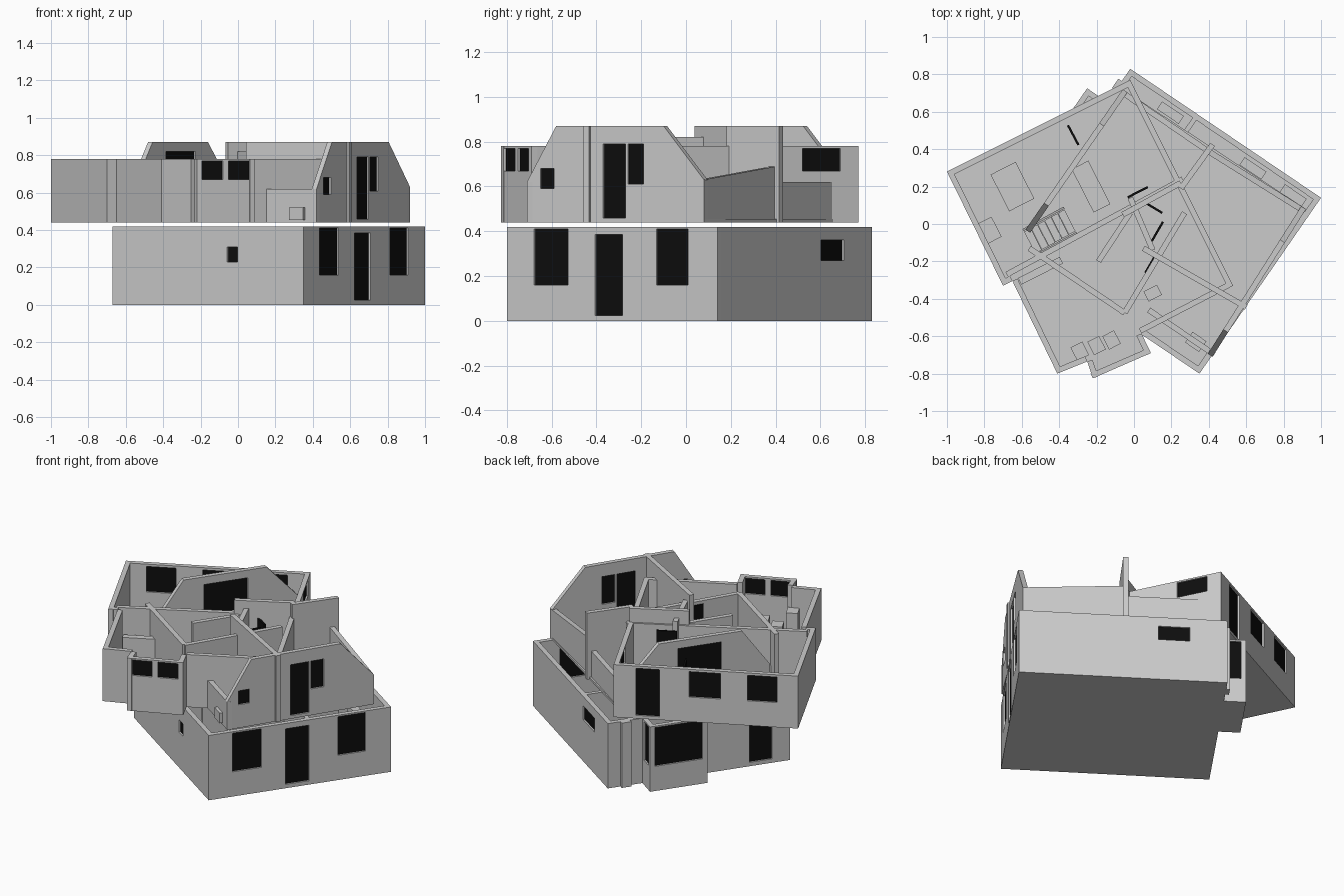
import bpy, bmesh, math
from mathutils import Vector

if "Cube" in bpy.data.objects:
    bpy.data.objects.remove(bpy.data.objects["Cube"])

GLASS = bpy.data.materials.new("dark_glass")
GLASS.diffuse_color = (0.004, 0.004, 0.004, 1)
GLASS.use_nodes = True
GLASS.node_tree.nodes["Principled BSDF"].inputs["Base Color"].default_value = GLASS.diffuse_color


def mesh_object(name, bm, mat=None):
    bmesh.ops.recalc_face_normals(bm, faces=bm.faces)
    me = bpy.data.meshes.new(name)
    bm.to_mesh(me)
    bm.free()
    ob = bpy.data.objects.new(name, me)
    bpy.context.collection.objects.link(ob)
    if mat:
        me.materials.append(mat)
    return ob


def extrude(bm, pts, vec):
    """Solid made from a planar outline swept along vec."""
    a = [bm.verts.new(p) for p in pts]
    b = [bm.verts.new(Vector(p) + vec) for p in pts]
    n = len(a)
    bm.faces.new(a)
    bm.faces.new(b[::-1])
    for i in range(n):
        j = (i + 1) % n
        bm.faces.new((a[i], a[j], b[j], b[i]))


def slab(name, pts, z0, z1):
    bm = bmesh.new()
    extrude(bm, [(x, y, z0) for x, y in pts], Vector((0, 0, z1 - z0)))
    return mesh_object(name, bm)


def wall(name, p, q, z0, top, openings=(), th=0.03, centred=False):
    """Wall from p to q, thickness to the left; top is a height or [(fraction, z)];
    openings are (fraction0, fraction1, z0, z1) filled with a dark pane."""
    p, q = Vector((*p, 0)), Vector((*q, 0))
    d = q - p
    n = Vector((-d.y, d.x, 0)).normalized()
    start = p - n * th / 2 if centred else p
    if not isinstance(top, list):
        top = [(0, top), (1, top)]

    def at(f, z, off=0.0):
        return start + d * f + n * off + Vector((0, 0, z))

    bm = bmesh.new()
    extrude(bm, [at(0, z0)] + [at(f, z) for f, z in top] + [at(1, z0)], n * th)
    ob = mesh_object(name, bm)
    if not openings:
        return ob
    cut, pane = bmesh.new(), bmesh.new()
    for f0, f1, a, b in openings:
        for target, off, depth in ((cut, -0.02, th + 0.04), (pane, th * 0.35, th * 0.3)):
            extrude(target, [at(f0, a, off), at(f1, a, off), at(f1, b, off), at(f0, b, off)], n * depth)
    mesh_object(name + "_panes", pane, GLASS)
    cutter = mesh_object(name + "_cutter", cut)
    cutter.hide_render = True
    mod = ob.modifiers.new("openings", 'BOOLEAN')
    mod.operation, mod.solver, mod.object = 'DIFFERENCE', 'EXACT', cutter
    dg = bpy.context.evaluated_depsgraph_get()
    ob.data = bpy.data.meshes.new_from_object(ob.evaluated_get(dg))
    ob.modifiers.clear()
    bpy.data.objects.remove(cutter)
    return ob


def box(name, x, y, sx, sy, ang, z0, z1, mat=None):
    """Rotated furniture block."""
    c, s = math.cos(math.radians(ang)), math.sin(math.radians(ang))
    bm = bmesh.new()
    pts = [(x + c * u * sx / 2 - s * v * sy / 2, y + s * u * sx / 2 + c * v * sy / 2, z0)
           for u, v in ((-1, -1), (1, -1), (1, 1), (-1, 1))]
    extrude(bm, pts, Vector((0, 0, z1 - z0)))
    return mesh_object(name, bm, mat)


# ---------- ground storey ----------
H = 0.42
L1, L2, L3, L4 = (0.35, -0.8), (1.0, 0.14), (-0.02, 0.83), (-0.67, -0.11)
t, o = Vector((-0.569, -0.822)), Vector((-0.822, 0.569))
B1 = Vector(L3) + t * 0.217
B2 = Vector(L3) + t * 0.577
O1, O2 = B1 + o * 0.13, B2 + o * 0.13
slab("ground_floor", [L1, L2, L3, B1, O1, O2, B2, L4], 0, 0.015)
wall("ground_wall_right", L1, L2, 0, H,
     [(.13, .29, .16, .41), (.42, .55, .025, .385), (.71, .86, .16, .41)])
wall("ground_wall_back", L2, L3, 0, H, [(.67, .82, .27, .36)])
wall("ground_wall_left_a", L3, B1, 0, H)
wall("bay_side_back", B1, O1, 0, H, [(.2, .8, .16, .41)])
wall("bay_front", O1, O2, 0, H, [(.06, .94, .16, .41)])
wall("bay_side_front", O2, B2, 0, H)
wall("ground_wall_left_b", B2, L4, 0, H, [(.55, .8, .025, .385)])
wall("ground_wall_front", L4, L1, 0, H, [(.60, .655, .23, .31)])
wall("ground_pilaster", Vector(L3) + t * .08 + o * .022, Vector(L3) + t * .14 + o * .022, 0, H)
ground_inner = [((-.3, -.33), (.33, .57)), ((.05, .17), (.69, -.27)), ((.07, -.47), (.43, .02))]
for i, (p, q) in enumerate(ground_inner):
    wall(f"ground_partition_{i}", p, q, 0.015, H, th=.025, centred=True)
for i, f in enumerate((.08, .3, .75)):
    box(f"ground_cupboard_{i}", .93 - .98 * f, .10 + .66 * f, .14, .05, 146, .015, .25)

# ---------- upper storey floors ----------
Z = 0.44
A, B, C, D = (.42, -.71), (.92, .08), (-.06, .72), (-.58, -.03)
wing = [(-1, .28), (-.70, -.33), (-.65, -.305), (-.41, -.80), (-.25, -.735), (-.22, -.825),
        (.09, -.69), (.04, -.585), (.53, -.33), (-.02, .77)]
slab("attic_floor", [A, B, C, D], Z, Z + .014)
slab("wing_floor", wing, Z, Z + .016)

# ---------- attic walls with sloping gables ----------
wall("gable_right", A, B, Z, [(0, .62), (.165, .87), (.772, .87), (1, .63)],
     [(.43, .557, .46, .79), (.57, .658, .61, .79), (.076, .152, .59, .68)])
wall("gable_left", C, D, Z, [(0, .63), (.24, .87), (.81, .87), (1, .63)],
     [(.37, .67, .62, .82)])
wall("knee_wall_back_a", B, (.40, .405), Z, [(0, .63), (1, .69)])
wall("knee_wall_back_b", (.40, .405), C, Z, .62)
wall("knee_wall_front", (.07, -.472), A, Z, .62)

# ---------- wing outer walls ----------
wing_openings = {5: [(.065, .45, .67, .77), (.55, .93, .67, .77)],
                 8: [(.773, .927, .67, .77)],
                 9: [(.12, .25, .46, .765), (.41, .58, .60, .765), (.725, .885, .60, .765)]}
N = (-.02, .77)
for i, p in enumerate(wing):
    q = wing[(i + 1) % len(wing)]
    if i == 9:
        p, q = N, wing[0]
    wall(f"wing_wall_{i}", p, q, Z, .78, wing_openings.get(i, ()))

# ---------- upper partitions ----------
partitions = [((.25, .19), (.42, .425), .87), ((.05, -.13), (.60, -.445), .87),
              ((-.68, -.27), (.26, .24), .78), ((-.56, -.13), (-.05, -.475), .78),
              ((-.05, -.475), (.27, .06), .78), ((-.19, -.2), (-.02, .06), .78),
              ((-.02, .14), (.10, -.14), .82), ((-.06, .05), (.25, .22), .87)]
for i, (p, q, h) in enumerate(partitions):
    wall(f"partition_{i}", p, q, Z, h, th=.03, centred=True)

# ---------- interior door leaves ----------
leaves = [(-.325, .475, -62), (.02, .17, 27), (.10, .09, -31), (.125, -.04, 60), (.09, -.21, 60)]
for i, (x, y, a) in enumerate(leaves):
    box(f"door_leaf_{i}", x, y, .12, .012, a, Z + .01, .76, GLASS)

# ---------- furniture ----------
F = Z + .014
box("bed", -.23, .20, .10, .26, 27, F, .53)
box("desk", -.65, .20, .15, .22, 27, F, .54)
box("side_table", -.775, -.035, .09, .12, 27, F, .53)
box("wardrobe", -.50, -.25, .25, .04, 27, F, .62)
for i, x in enumerate((-.29, -.2, -.12)):
    box(f"south_cabinet_{i}", x, -.68 + .03 * i, .07, .08, 27, F, (.65, .55, .58)[i])
box("bath_unit", .10, -.37, .08, .06, 27, F, .53)
box("low_bench", .33, -.70 + .07, .09, .07, -35, F, .52)

# ---------- stair flight beside the left gable ----------
for i in range(6):
    box(f"stair_step_{i}", -.54 + .036 * i, -.09 + .02 * i, .04, .13, 27, F, F + .03 * (i + 1))
for i, v in enumerate((-.075, .075)):
    wall(f"stair_side_{i}", (-.56 - v * .45, -.10 + v * .9), (-.34 - v * .45, .02 + v * .9),
         F, [(0, F + .08), (1, F + .24)], th=.012, centred=True)
